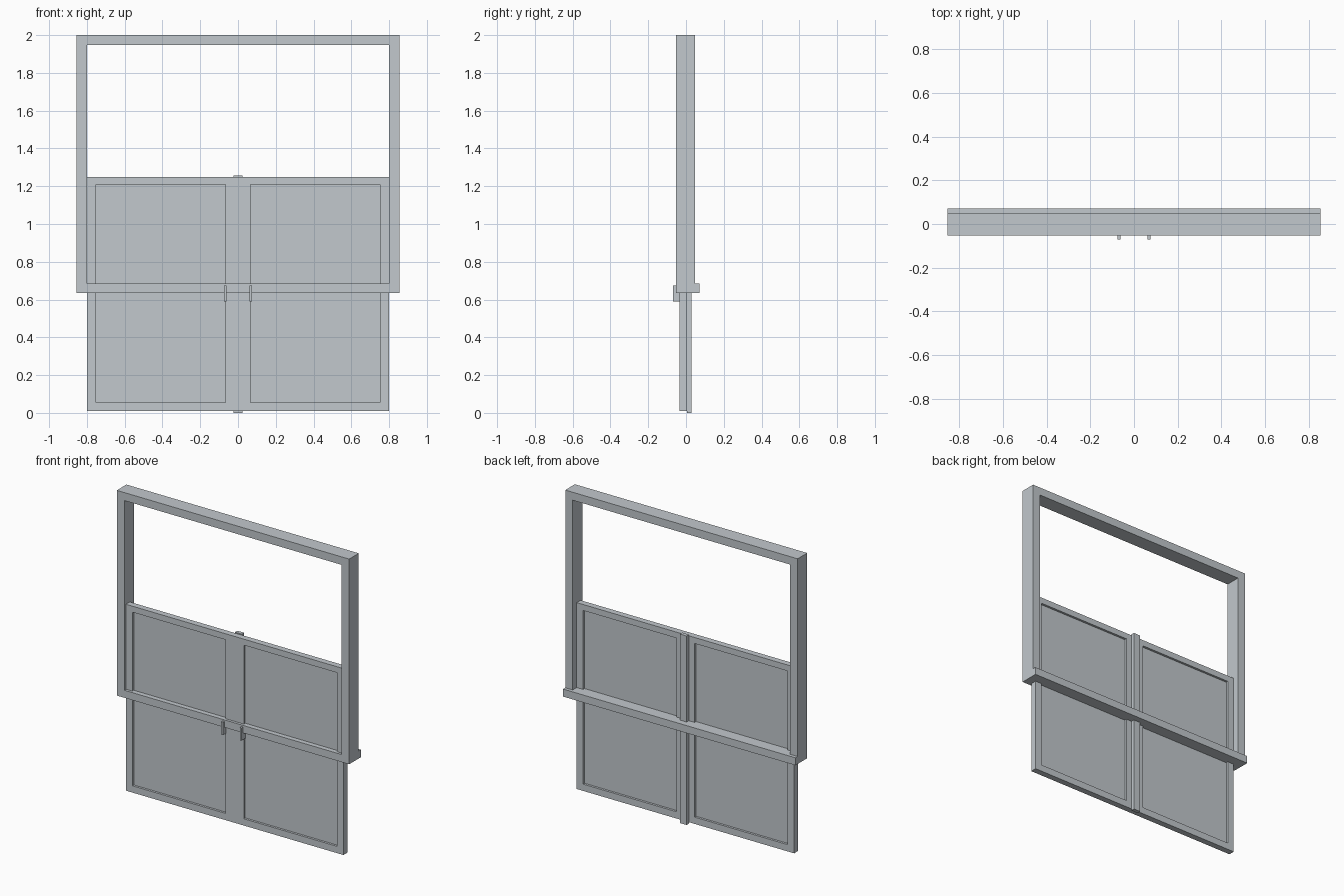
import bpy
import bmesh

cube = bpy.data.objects.get("Cube")
if cube:
    bpy.data.objects.remove(cube, do_unlink=True)

grey = bpy.data.materials.new("light_grey")
grey.use_nodes = True
colour = (0.54, 0.58, 0.61, 1)
grey.diffuse_color = colour
grey.node_tree.nodes["Principled BSDF"].inputs["Base Color"].default_value = colour


def finish(name, bm):
    bmesh.ops.recalc_face_normals(bm, faces=bm.faces)
    mesh = bpy.data.meshes.new(name)
    bm.to_mesh(mesh)
    bm.free()
    mesh.materials.append(grey)
    obj = bpy.data.objects.new(name, mesh)
    bpy.context.collection.objects.link(obj)
    return obj


def box(name, x, y, z):
    """Box from (low, high) ranges on each axis."""
    bm = bmesh.new()
    bmesh.ops.create_cube(bm, size=1)
    for v in bm.verts:
        for i, (low, high) in enumerate((x, y, z)):
            v.co[i] = high if v.co[i] > 0 else low
    return finish(name, bm)


def ring(name, outer, inner, y):
    """Rectangular frame, outer and inner given as (x0, x1, z0, z1)."""
    bm = bmesh.new()
    loops = []
    for x0, x1, z0, z1 in (outer, inner):
        for depth in y:
            corners = ((x0, z0), (x1, z0), (x1, z1), (x0, z1))
            loops.append([bm.verts.new((cx, depth, cz)) for cx, cz in corners])
    out_front, out_back, in_front, in_back = loops
    for a, b in ((out_front, out_back), (out_back, in_back),
                 (in_back, in_front), (in_front, out_front)):
        for i in range(4):
            j = (i + 1) % 4
            bm.faces.new((a[i], a[j], b[j], b[i]))
    return finish(name, bm)


# Outer frame and the deeper sill behind it
frame_y = (-0.053, 0.048)
ring("window_frame", (-0.855, 0.855, 0.635, 2), (-0.8, 0.8, 0.685, 1.947), frame_y)
box("sill", (-0.855, 0.855), (0.046, 0.071), (0.635, 0.685))

# Pair of sashes with recessed panels and pull handles
sash_y = (-0.035, 0.006)
for side, s in (("left", 1), ("right", -1)):
    def span(a, b):
        return tuple(sorted((s * a, s * b)))
    ring(side + "_sash", (*span(0, 0.8), 0.01, 1.25),
         (*span(0.067, 0.753), 0.055, 1.21), sash_y)
    box(side + "_panel", span(0.06, 0.76), (-0.02, -0.009), (0.05, 1.215))
    box(side + "_handle", span(0.062, 0.075), (-0.07, -0.03), (0.59, 0.675))

# Cover strip over the joint between the sashes
box("centre_strip", (-0.025, 0.025), (0.004, 0.029), (0, 1.257))
